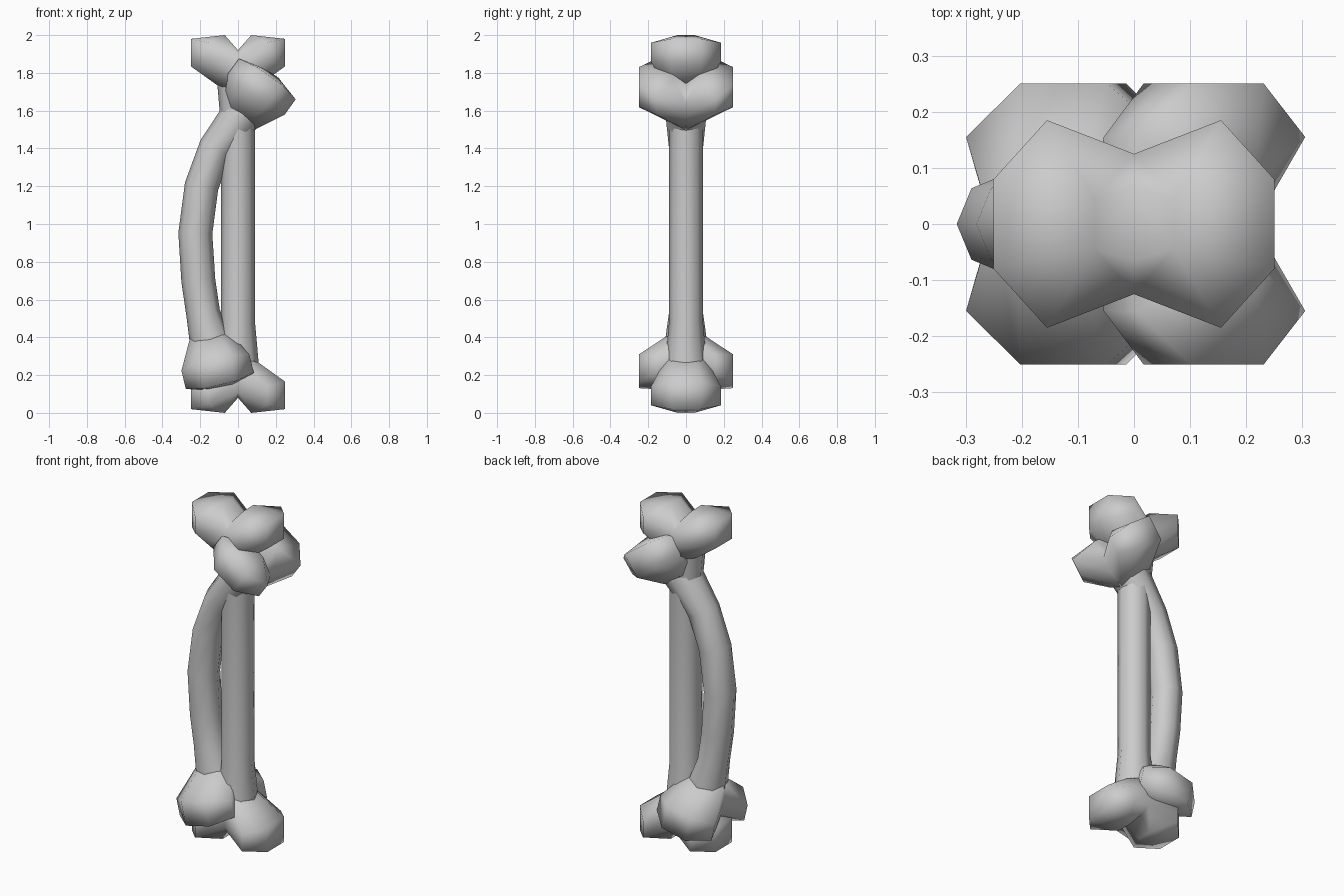
import bpy, bmesh, math
from mathutils import Vector

if "Cube" in bpy.data.objects:
    bpy.data.objects.remove(bpy.data.objects["Cube"])

# One lobe of a bone end: (across, depth, distance from the tip); depth is mirrored
LOBE = [(0.25, 0.08, 0.02), (0.25, 0.08, 0.165), (0.155, 0.185, 0.04), (0.155, 0.185, 0.14),
        (0.07, 0.045, 0.0), (0.0, 0.065, 0.08), (0.0, 0.125, 0.11), (0.0, 0.125, 0.2),
        (0.11, 0.06, 0.265), (0.0, 0.10, 0.30)]


def add_end(bm, tip, inward, across):
    depth = inward.cross(across)
    for side in (1, -1):
        pts = [(u, s * v, h) for u, v, h in LOBE for s in (1, -1)]
        verts = [bm.verts.new(tip + across * u * side + depth * v + inward * h) for u, v, h in pts]
        out = bmesh.ops.convex_hull(bm, input=verts)
        junk = {e for e in out["geom_interior"] + out["geom_unused"] if isinstance(e, bmesh.types.BMVert)}
        # open the seam between the two lobes
        seam = [f for f in {f for v in verts if v.is_valid for f in v.link_faces}
                if all(abs((v.co - tip).dot(across)) < 1e-4 for v in f.verts)]
        bmesh.ops.delete(bm, geom=seam, context='FACES')
        bmesh.ops.delete(bm, geom=[v for v in junk if v.is_valid], context='VERTS')


def add_shaft(bm, path, radii, across, sides=8):
    rings = []
    for i, (p, r) in enumerate(zip(path, radii)):
        t = (path[min(i + 1, len(path) - 1)] - path[max(i - 1, 0)]).normalized()
        depth = t.cross(across)
        rings.append([bm.verts.new(p + across * r * math.cos(a) + depth * r * math.sin(a))
                      for a in (2 * math.pi * k / sides for k in range(sides))])
    for a, b in zip(rings, rings[1:]):
        for k in range(sides):
            n = (k + 1) % sides
            bm.faces.new((a[k], a[n], b[n], b[k]))
    bm.faces.new(rings[0][::-1])
    bm.faces.new(rings[-1])


def bone(name, low, low_dir, high, high_dir, middle, across):
    low, high, across = Vector(low), Vector(high), Vector(across)
    low_dir, high_dir = Vector(low_dir).normalized(), Vector(high_dir).normalized()
    bm = bmesh.new()
    add_end(bm, low, low_dir, across)
    add_end(bm, high, high_dir, across)
    path = ([low + low_dir * h for h in (0.16, 0.28)] + [Vector((x, 0, z)) for x, z in middle]
            + [high + high_dir * h for h in (0.28, 0.16)])
    radii = [0.115, 0.108] + [0.09] * len(middle) + [0.108, 0.115]
    add_shaft(bm, path, radii, across)
    bmesh.ops.remove_doubles(bm, verts=bm.verts, dist=0.0005)
    bmesh.ops.recalc_face_normals(bm, faces=bm.faces)
    for f in bm.faces:
        f.smooth = True
    me = bpy.data.meshes.new(name)
    bm.to_mesh(me)
    bm.free()
    ob = bpy.data.objects.new(name, me)
    bpy.context.collection.objects.link(ob)


# Straight bone with lobes left and right
bone("straight_bone", (0, 0, 0), (0, 0, 1), (0, 0, 2), (0, 0, -1),
     [(0, 0.48), (0, 1.0), (0, 1.52)], (1, 0, 0))

# Bowed bone with lobes front and back
bone("curved_bone", (-0.087, 0, 0.13), (-0.23, 0, 0.97), (0.178, 0, 1.80), (-0.58, 0, -0.81),
     [(-0.185, 0.53), (-0.21, 0.7), (-0.226, 0.95), (-0.193, 1.2), (-0.12, 1.4)], (0, 1, 0))
